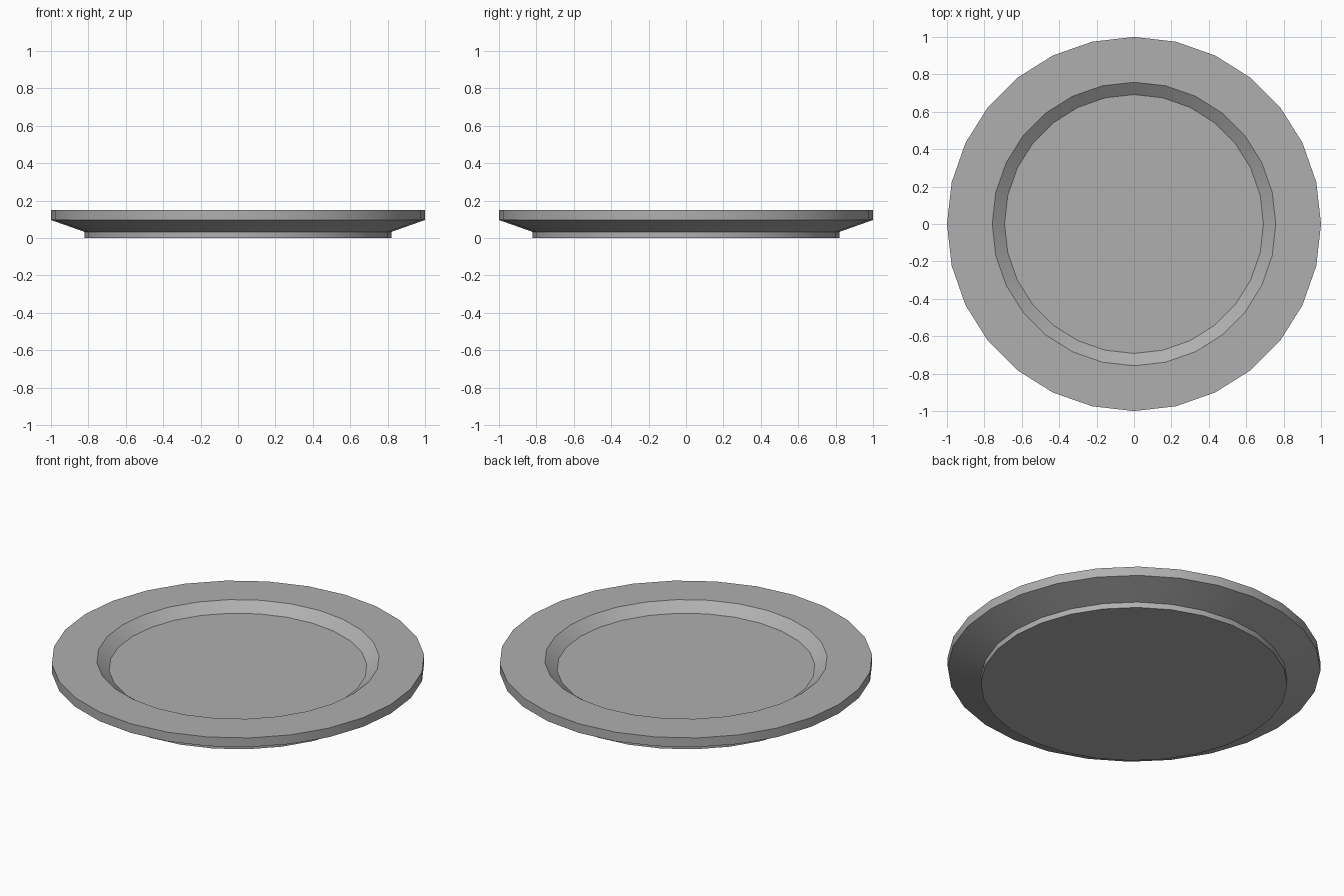
import bpy, bmesh
from math import cos, sin, tau, radians

if "Cube" in bpy.data.objects:
    bpy.data.objects.remove(bpy.data.objects["Cube"])

SIDES = 28

# Plate profile (radius, height): foot, flared underside, rim, well
PROFILE = [(0.822, 0.0), (0.822, 0.033), (1.0, 0.096), (1.0, 0.15),
           (0.758, 0.15), (0.692, 0.10)]


def lathe(name, profile, sides):
    bm = bmesh.new()
    rings = [[bm.verts.new((r * cos(tau * i / sides), r * sin(tau * i / sides), z))
              for i in range(sides)] for r, z in profile]
    for a, b in zip(rings, rings[1:]):
        for i in range(sides):
            j = (i + 1) % sides
            bm.faces.new((a[i], a[j], b[j], b[i]))
    # Flat underside and flat well floor
    bm.faces.new(rings[0][::-1])
    bm.faces.new(rings[-1])
    bmesh.ops.recalc_face_normals(bm, faces=bm.faces)
    mesh = bpy.data.meshes.new(name)
    bm.to_mesh(mesh)
    bm.free()
    obj = bpy.data.objects.new(name, mesh)
    bpy.context.collection.objects.link(obj)
    return obj


plate = lathe("plate", PROFILE, SIDES)

# Dark grey glaze
glaze = bpy.data.materials.new("dark_grey")
glaze.diffuse_color = (0.43, 0.43, 0.43, 1.0)
glaze.use_nodes = True
glaze.node_tree.nodes["Principled BSDF"].inputs["Base Color"].default_value = glaze.diffuse_color
plate.data.materials.append(glaze)

# Smooth around the plate, crisp at the profile edges
bpy.context.view_layer.objects.active = plate
plate.select_set(True)
bpy.ops.object.shade_smooth_by_angle(angle=radians(18))
